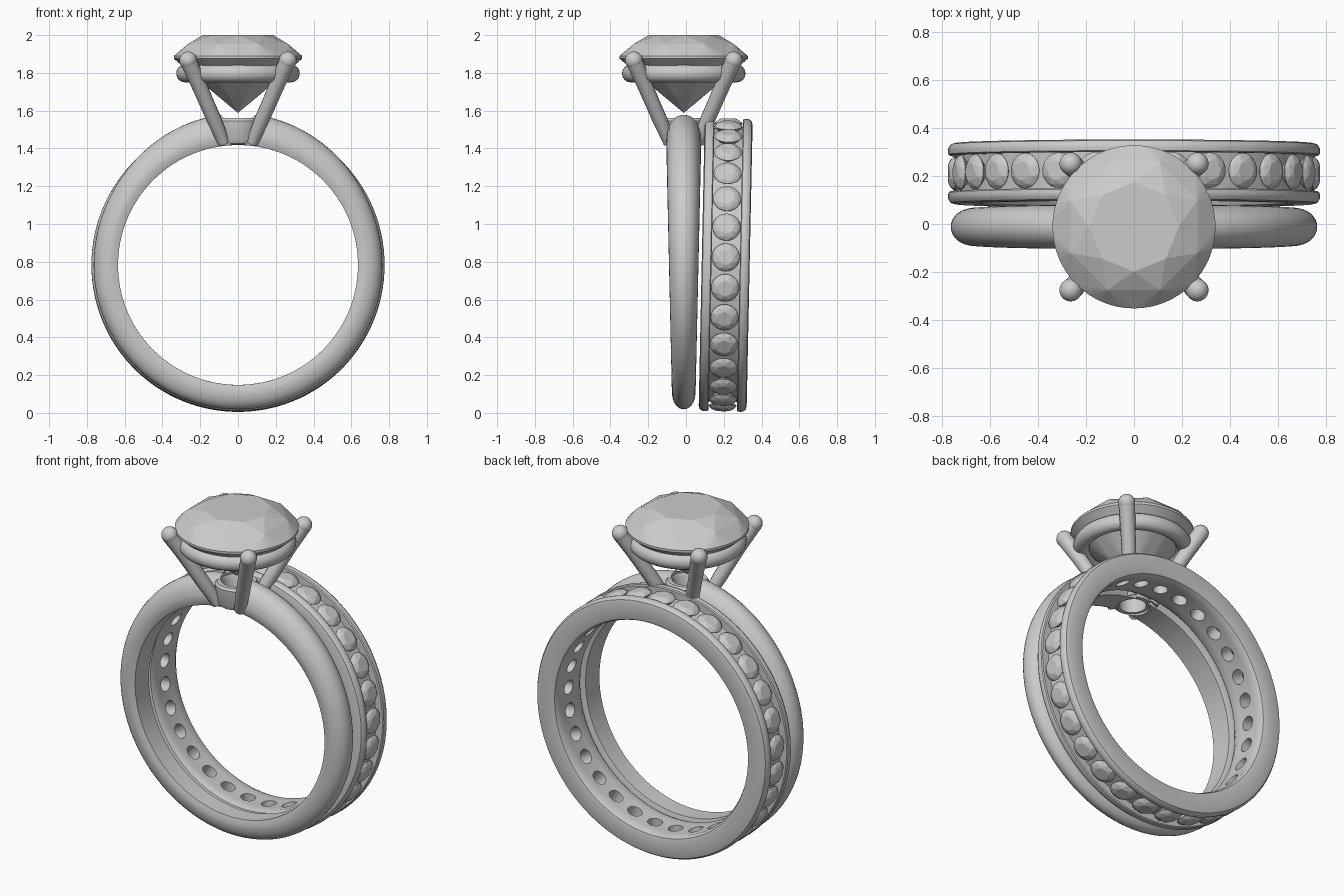
import bpy, bmesh
from math import sin, cos, pi
from mathutils import Matrix, Vector

if "Cube" in bpy.data.objects:
    bpy.data.objects.remove(bpy.data.objects["Cube"])

CZ = 0.783        # height of both ring centres
HY = -0.012       # y of the solitaire and its head
R_IN = 0.635

def make(name, bm, smooth=True):
    bmesh.ops.recalc_face_normals(bm, faces=bm.faces)
    me = bpy.data.meshes.new(name)
    bm.to_mesh(me)
    bm.free()
    ob = bpy.data.objects.new(name, me)
    bpy.context.collection.objects.link(ob)
    if smooth:
        select(ob)
        bpy.ops.object.shade_smooth_by_angle(angle=0.6)
    return ob

def select(ob):
    bpy.ops.object.select_all(action='DESELECT')
    ob.select_set(True)
    bpy.context.view_layer.objects.active = ob

def loft(name, section, n):
    """Closed loop of n closed sections; section(t) gives a list of points."""
    bm = bmesh.new()
    rings = [[bm.verts.new(p) for p in section(2 * pi * i / n)] for i in range(n)]
    for i in range(n):
        a, b = rings[i], rings[(i + 1) % n]
        for j in range(len(a)):
            k = (j + 1) % len(a)
            bm.faces.new((a[j], a[k], b[k], b[j]))
    return make(name, bm)

def lathe(name, profile, n):
    return loft(name, lambda t: [(r * cos(t), r * sin(t), z) for r, z in profile], n)

def cut(ob, cutter):
    m = ob.modifiers.new("cut", 'BOOLEAN')
    m.operation, m.solver, m.object = 'DIFFERENCE', 'EXACT', cutter
    select(ob)
    bpy.ops.object.modifier_apply(modifier=m.name)
    bpy.data.objects.remove(cutter)
    bpy.ops.object.shade_smooth_by_angle(angle=0.6)

def brilliant(name, r, girdle):
    """Brilliant-cut stone, girdle at z = 0, as a convex hull of facet corners."""
    bm = bmesh.new()
    rows = [(0.55, 0.34, 8, 0), (0.84, 0.205, 8, 0.5), (1, 0.015, girdle, 0),
            (1, -0.025, girdle, 0), (0.3, -0.64, 8, 0.5)]
    for rad, z, n, off in rows:
        for i in range(n):
            t = 2 * pi * (i + off) / n
            bm.verts.new((r * rad * cos(t), r * rad * sin(t), r * z))
    bm.verts.new((0, 0, -0.87 * r))
    bmesh.ops.convex_hull(bm, input=bm.verts[:])
    return make(name, bm, smooth=False)

# Solitaire shank: flat inside, rounded outside, wider and taller at the top
def shank_section(t):
    w = 0.078 + 0.015 * cos(t)
    out = 0.764 + 0.037 * max(0, cos(t)) ** 3
    prof = [(-0.85 * w, R_IN), (0.85 * w, R_IN)]
    for i in range(17):
        a = pi * i / 16
        prof.append((w * cos(a), 0.665 + (out - 0.665) * sin(a) ** 0.9 if 0 < i < 16 else 0.665))
    return [(r * sin(t), HY + y, CZ + r * cos(t)) for y, r in prof]

shank = loft("solitaire_shank", shank_section, 128)
bm = bmesh.new()
bmesh.ops.create_cone(bm, cap_ends=True, segments=48, radius1=0.09, radius2=0.09, depth=0.4,
                      matrix=Matrix.Translation((0, HY, 1.5)))
cut(shank, make("bore_cutter", bm))

# Collar at the foot of the head
collar = lathe("head_collar", [(0.075, 1.425), (0.1, 1.425), (0.113, 1.45), (0.12, 1.545),
                               (0.11, 1.56), (0.085, 1.56), (0.075, 1.545)], 48)
collar.location.y = HY

# Gallery ring under the stone
gallery = lathe("gallery_ring", [(0.282 + 0.045 * cos(2 * pi * i / 16),
                                  1.797 + 0.047 * sin(2 * pi * i / 16)) for i in range(16)], 64)
gallery.location.y = HY

# Four prongs with ball tips
for i, (sx, sy) in enumerate([(1, 1), (-1, 1), (-1, -1), (1, -1)]):
    cu = bpy.data.curves.new("prong", 'CURVE')
    cu.dimensions = '3D'
    cu.bevel_depth, cu.bevel_resolution, cu.use_fill_caps = 0.04, 4, True
    sp = cu.splines.new('POLY')
    pts = [(0.076, 1.43, 0.8), (0.1, 1.49, 0.9), (0.13, 1.56, 1), (0.165, 1.64, 1),
           (0.21, 1.745, 1.05), (0.264, 1.865, 1.15)]
    sp.points.add(len(pts) - 1)
    for p, (d, z, rad) in zip(sp.points, pts):
        p.co = (sx * d, HY + sy * d, z, 1)
        p.radius = rad
    ob = bpy.data.objects.new("prong_%d" % (i + 1), cu)
    bpy.context.collection.objects.link(ob)
    select(ob)
    bpy.ops.object.convert(target='MESH')
    bpy.ops.object.shade_smooth_by_angle(angle=0.6)
    bm = bmesh.new()
    bmesh.ops.create_uvsphere(bm, u_segments=24, v_segments=16, radius=0.047,
                              matrix=Matrix.Translation((sx * 0.264, HY + sy * 0.264, 1.866)))
    make("prong_tip_%d" % (i + 1), bm)

# Centre stone
stone = brilliant("centre_stone", 0.34, 64)
stone.location = (0, HY, 1.884)

# Channel-set band, slightly tilted away from the solitaire
tilt = Matrix.Translation((0, 0.21, CZ)) @ Matrix.Rotation(-0.021, 4, 'X')
half = [(0.640, 0.06), (0.637, 0.1), (0.648, 0.122), (0.665, 0.127), (0.745, 0.127),
        (0.764, 0.122), (0.774, 0.108), (0.776, 0.095), (0.774, 0.08), (0.768, 0.075), (0.725, 0.075)]
band = lathe("channel_band", half + [(r, -z) for r, z in reversed(half)], 116)
band.matrix_world = tilt @ Matrix.Rotation(pi / 2, 4, 'X')

# Band stones, each over a hole drilled through the channel floor
N = 29
holes = bmesh.new()
first = brilliant("band_stone_1", 0.074, 24)
for i in range(N):
    turn = tilt @ Matrix.Rotation(2 * pi * i / N, 4, 'Y')
    ob = first
    if i:
        ob = bpy.data.objects.new("band_stone_%d" % (i + 1), first.data)
        bpy.context.collection.objects.link(ob)
    ob.matrix_world = turn @ Matrix.Translation((0, 0, 0.75))
    bmesh.ops.create_cone(holes, cap_ends=True, segments=20, radius1=0.042, radius2=0.042,
                          depth=0.18, matrix=turn @ Matrix.Translation((0, 0, 0.67)))
bpy.context.view_layer.update()
cut(band, make("hole_cutter", holes))
